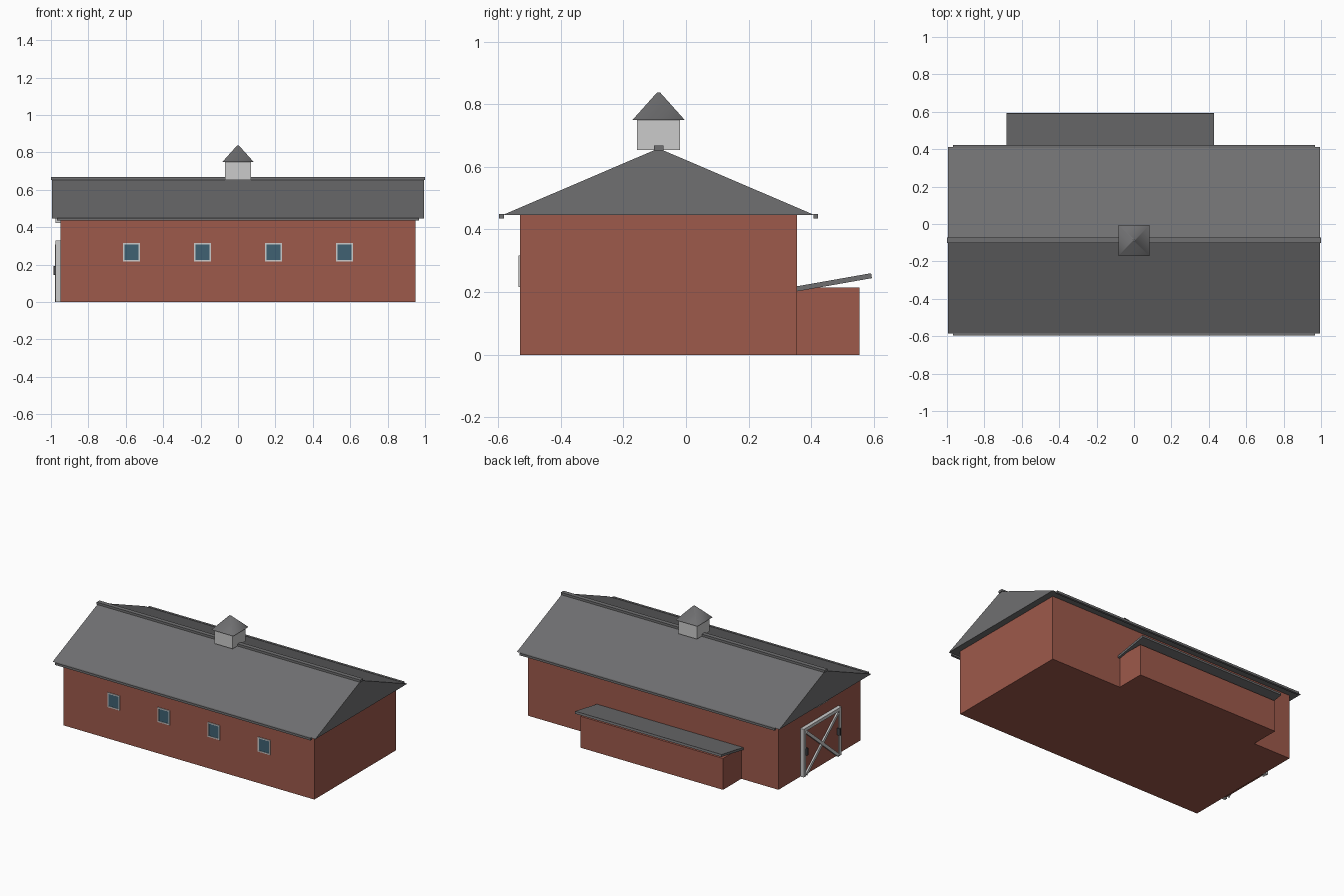
import bpy, bmesh, math
from mathutils import Matrix

if "Cube" in bpy.data.objects:
    bpy.data.objects.remove(bpy.data.objects["Cube"])

YC = -0.0875   # ridge line / barn centre in y


def mat(name, rgb):
    m = bpy.data.materials.new(name)
    m.diffuse_color = (*rgb, 1)
    m.use_nodes = True
    m.node_tree.nodes["Principled BSDF"].inputs["Base Color"].default_value = m.diffuse_color
    return m


RED = mat("barn_red", (0.34, 0.10, 0.07))
ROOF = mat("roof_grey", (0.16, 0.16, 0.165))
WHITE = mat("trim_white", (0.75, 0.76, 0.77))
GLASS = mat("window_glass", (0.05, 0.12, 0.17))
DARK = mat("iron", (0.06, 0.06, 0.065))


def finish(name, bm, m):
    bmesh.ops.recalc_face_normals(bm, faces=bm.faces)
    me = bpy.data.meshes.new(name)
    bm.to_mesh(me)
    bm.free()
    ob = bpy.data.objects.new(name, me)
    me.materials.append(m)
    bpy.context.collection.objects.link(ob)
    return ob


def box(name, x, y, z, m, rot_x=0):
    """Box from (min, max) ranges, optionally turned about its own x axis."""
    bm = bmesh.new()
    bmesh.ops.create_cube(bm, size=1)
    bm.transform(Matrix.Diagonal((x[1] - x[0], y[1] - y[0], z[1] - z[0], 1)))
    ob = finish(name, bm, m)
    ob.location = [(a[0] + a[1]) / 2 for a in (x, y, z)]
    ob.rotation_euler.x = rot_x
    return ob


def prism(name, profile, x0, x1, m):
    """Extrude a y,z profile along x."""
    bm = bmesh.new()
    f = bm.faces.new([bm.verts.new((x0, y, z)) for y, z in profile])
    ext = bmesh.ops.extrude_face_region(bm, geom=[f])["geom"]
    bmesh.ops.translate(bm, vec=(x1 - x0, 0, 0),
                        verts=[v for v in ext if isinstance(v, bmesh.types.BMVert)])
    return finish(name, bm, m)


# Main body and gable roof
box("barn_walls", (-0.95, 0.95), (-0.53, 0.355), (0, 0.446), RED)
prism("gable_roof", [(YC - 0.498, 0.446), (YC + 0.498, 0.446), (YC, 0.659)], -0.995, 0.995, ROOF)
box("ridge_cap", (-1, 1), (YC - 0.015, YC + 0.015), (0.652, 0.668), ROOF)
for side, s in (("front", -1), ("back", 1)):
    ys = sorted((YC + s * 0.494, YC + s * 0.5095))
    box(side + "_gutter", (-0.968, 0.968), ys, (0.435, 0.450), ROOF)

# Lean-to with its tilted roof slab
box("lean_to_walls", (-0.668, 0.412), (0.35, 0.553), (0, 0.215), RED)
box("lean_to_roof", (-0.683, 0.427), (0.346, 0.594), (0.223, 0.239), ROOF, math.radians(10))

# Cupola
box("cupola_base", (-0.069, 0.069), (YC - 0.069, YC + 0.069), (0.654, 0.75), WHITE)
bm = bmesh.new()
bmesh.ops.create_cone(bm, cap_ends=True, segments=4, radius1=0.083 * math.sqrt(2),
                      radius2=0.006, depth=0.088)
bm.transform(Matrix.Translation((0, YC, 0.794)) @ Matrix.Rotation(math.pi / 4, 4, 'Z'))
for v in bm.verts:   # square the rim to the base
    if v.co.z < 0.76:
        v.co.x = math.copysign(0.083, v.co.x)
        v.co.y = YC + math.copysign(0.083, v.co.y - YC)
for f in bm.faces:
    f.smooth = abs(f.normal.z) < 0.95
cap = finish("cupola_roof", bm, ROOF)

# Front windows: four frame bars around a pane
for i in range(4):
    cx, cz, w, h, t = -0.57 + 0.38 * i, 0.267, 0.046, 0.05, 0.008
    y = (-0.535, -0.528)
    n = f"window_{i + 1}"
    box(n + "_pane", (cx - w + t, cx + w - t), (-0.532, -0.528), (cz - h + t, cz + h - t), GLASS)
    for s in (-1, 1):
        xs = sorted((cx + s * w, cx + s * (w - t)))
        zs = sorted((cz + s * h, cz + s * (h - t)))
        box(f"{n}_stile_{s}", xs, y, (cz - h, cz + h), WHITE)
        box(f"{n}_rail_{s}", (cx - w + t, cx + w - t), y, zs, WHITE)

# Barn door on the left end: panel, frame, crossed braces, iron hardware
HW, HT, T = 0.205, 0.33, 0.022
box("door_panel", (-0.965, -0.949), (YC - HW + T, YC + HW - T), (0.005, HT - T), RED)
box("door_header", (-0.975, -0.949), (YC - HW, YC + HW), (HT - T, HT), WHITE)
ang = math.atan2(HT - T, 2 * (HW - T))
half = math.hypot(HT - T, 2 * (HW - T)) / 2 - 0.012
for s in (-1, 1):
    ys = sorted((YC + s * HW, YC + s * (HW - T)))
    box(f"door_post_{s}", (-0.975, -0.949), ys, (0, HT), WHITE)
    zc = (HT - T) / 2
    box(f"door_brace_{s}", (-0.977 - 0.001 * s, -0.96), (YC - half, YC + half),
        (zc - 0.010, zc + 0.010), WHITE, s * ang)
    hy = YC + s * 0.178
    box(f"door_handle_{s}", (-0.986, -0.96), (hy - 0.007, hy + 0.007), (0.145, 0.192), DARK)

# Loft hatch, mostly tucked under the roof overhang
box("loft_hatch", (-0.975, -0.949), (YC - 0.07, YC + 0.07), (0.424, 0.5), WHITE)
